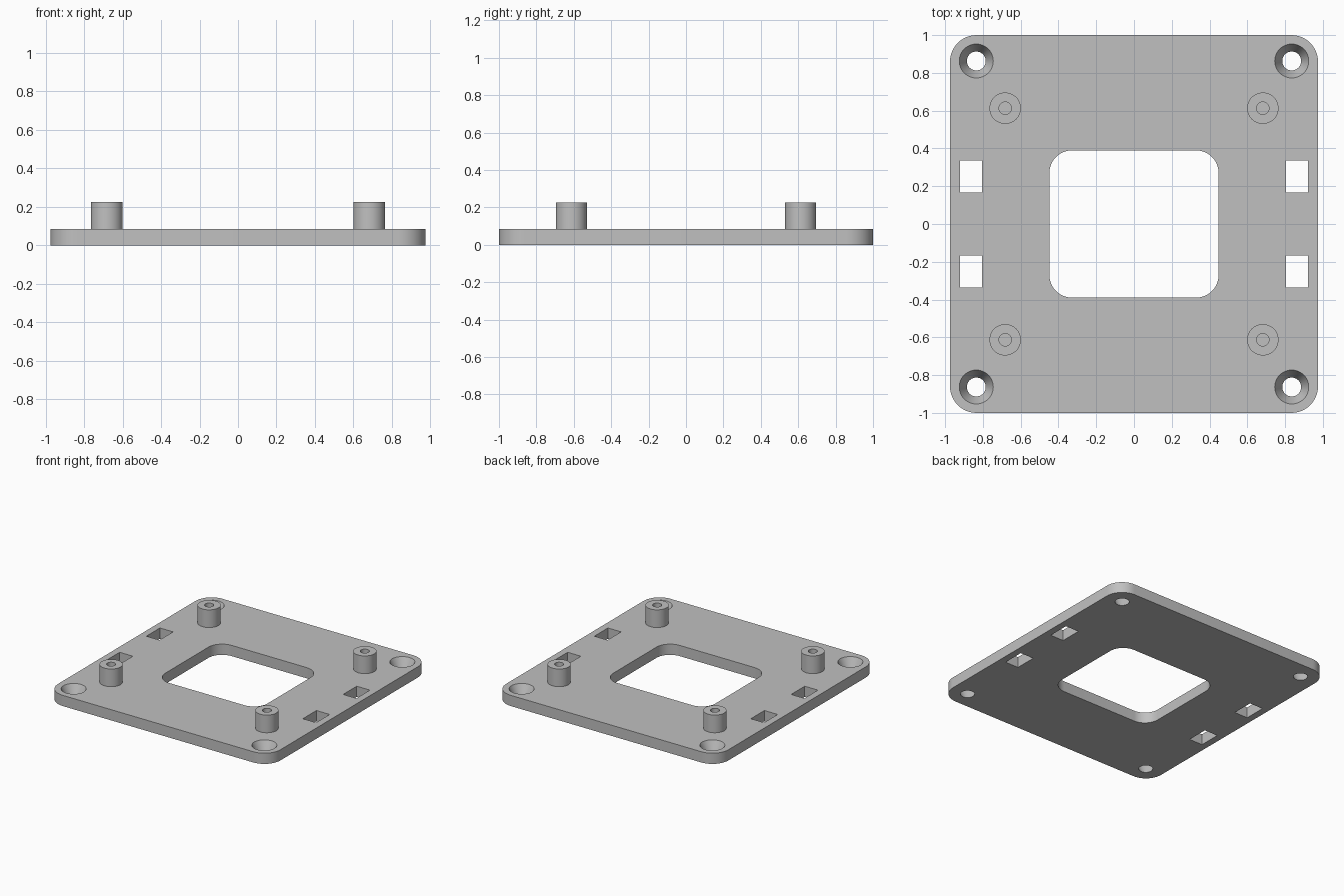
import bpy, bmesh, math
from mathutils import Matrix, Vector

cube = bpy.data.objects.get("Cube")
if cube:
    bpy.data.objects.remove(cube, do_unlink=True)

THICK = 0.085
POST_TOP = 0.225
SIGNS = [(sx, sy) for sx in (-1, 1) for sy in (-1, 1)]

grey = bpy.data.materials.new("plain grey")
grey.use_nodes = True
colour = (0.53, 0.53, 0.53, 1)
grey.diffuse_color = colour
grey.node_tree.nodes["Principled BSDF"].inputs["Base Color"].default_value = colour


def add_prism(bm, hx, hy, radius, z0, z1, centre=(0, 0), steps=12):
    """Upright block with rounded vertical corners."""
    pts = []
    if radius:
        for k, (sx, sy) in enumerate([(1, 1), (-1, 1), (-1, -1), (1, -1)]):
            for i in range(steps + 1):
                a = math.pi / 2 * (k + i / steps)
                pts.append((sx * (hx - radius) + radius * math.cos(a),
                            sy * (hy - radius) + radius * math.sin(a)))
    else:
        pts = [(hx, hy), (-hx, hy), (-hx, -hy), (hx, -hy)]
    base = bm.faces.new([bm.verts.new((centre[0] + x, centre[1] + y, z0)) for x, y in pts])
    ext = bmesh.ops.extrude_face_region(bm, geom=[base])["geom"]
    bmesh.ops.translate(bm, vec=(0, 0, z1 - z0),
                        verts=[v for v in ext if isinstance(v, bmesh.types.BMVert)])


def make_object(name, bm):
    bmesh.ops.recalc_face_normals(bm, faces=bm.faces[:])
    mesh = bpy.data.meshes.new(name)
    bm.to_mesh(mesh)
    bm.free()
    mesh.materials.append(grey)
    obj = bpy.data.objects.new(name, mesh)
    bpy.context.collection.objects.link(obj)
    return obj


def shade(obj):
    bpy.ops.object.select_all(action="DESELECT")
    obj.select_set(True)
    bpy.context.view_layer.objects.active = obj
    bpy.ops.object.shade_smooth_by_angle(angle=math.radians(30))


# Base plate
bm = bmesh.new()
add_prism(bm, 0.974, 1.0, 0.14, 0, THICK)
plate = make_object("base_plate", bm)

# Cutter: central window, strap slots and tapered corner screw holes
bm = bmesh.new()
add_prism(bm, 0.448, 0.39, 0.12, -0.1, 0.2)
over = 0.02
top_r, low_r = 0.09, 0.05
taper = (top_r - low_r) / THICK * over
for sx, sy in SIGNS:
    add_prism(bm, 0.058, 0.085, 0, -0.1, 0.2, (sx * 0.862, sy * 0.252))
    bmesh.ops.create_cone(bm, cap_ends=True, segments=48,
                          radius1=low_r - taper, radius2=top_r + taper,
                          depth=THICK + 2 * over,
                          matrix=Matrix.Translation((sx * 0.835, sy * 0.863, THICK / 2)))
cutter = make_object("opening_cutter", bm)
cutter.hide_render = True

mod = plate.modifiers.new("openings", "BOOLEAN")
mod.operation = "DIFFERENCE"
mod.solver = "EXACT"
mod.object = cutter
bpy.ops.object.select_all(action="DESELECT")
plate.select_set(True)
bpy.context.view_layer.objects.active = plate
bpy.ops.object.modifier_apply(modifier=mod.name)
bpy.data.objects.remove(cutter, do_unlink=True)
shade(plate)

# Hollow standoff posts, seated slightly into the plate
for sx, sy in SIGNS:
    bm = bmesh.new()
    inner, outer, foot = 0.033, 0.083, THICK - 0.015
    profile = [(inner, foot), (inner, POST_TOP), (outer, POST_TOP), (outer, foot)]
    verts = [bm.verts.new((r, 0, z)) for r, z in profile]
    edges = [bm.edges.new((verts[i], verts[(i + 1) % 4])) for i in range(4)]
    bmesh.ops.spin(bm, geom=verts + edges, cent=(0, 0, 0), axis=(0, 0, 1),
                   angle=2 * math.pi, steps=48)
    bmesh.ops.remove_doubles(bm, verts=bm.verts[:], dist=0.0001)
    bmesh.ops.translate(bm, vec=Vector((sx * 0.682, sy * 0.613, 0)), verts=bm.verts[:])
    name = ("back" if sy > 0 else "front") + ("_left" if sx > 0 else "_right") + "_standoff"
    shade(make_object(name, bm))
